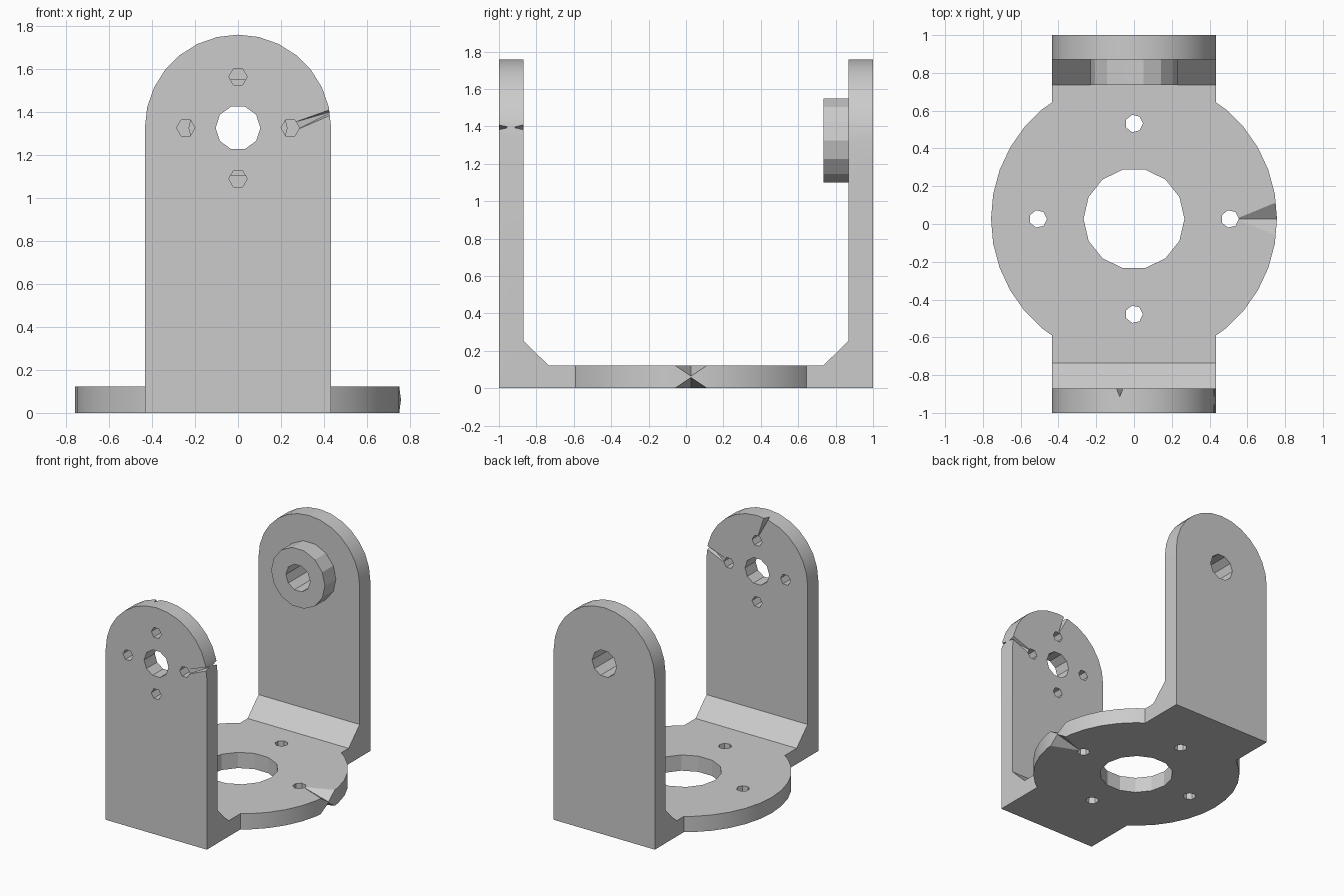
import bpy, bmesh, math
from mathutils import Vector

if "Cube" in bpy.data.objects:
    bpy.data.objects.remove(bpy.data.objects["Cube"], do_unlink=True)

HALF, ARM, FLOOR = 0.433, 0.13, 0.122    # half width, arm and floor thickness
AXIS_Z, MID_Y = 1.325, 0.027             # pivot height, centre of the round floor

grey = bpy.data.materials.new("plain grey")
grey.use_nodes = True
grey.diffuse_color = (0.6, 0.6, 0.6, 1)
grey.node_tree.nodes["Principled BSDF"].inputs["Base Color"].default_value = grey.diffuse_color


def make_object(name, bm):
    bmesh.ops.recalc_face_normals(bm, faces=bm.faces)
    mesh = bpy.data.meshes.new(name)
    bm.to_mesh(mesh)
    bm.free()
    mesh.materials.append(grey)
    obj = bpy.data.objects.new(name, mesh)
    bpy.context.collection.objects.link(obj)
    return obj


def prism(name, outline, along):
    """Closed outline of 3D points, extruded along a vector."""
    bm = bmesh.new()
    face = bm.faces.new([bm.verts.new(p) for p in outline])
    side = bmesh.ops.extrude_face_region(bm, geom=[face])["geom"]
    bmesh.ops.translate(bm, vec=along, verts=[v for v in side if isinstance(v, bmesh.types.BMVert)])
    return make_object(name, bm)


def circle(radius, sides, turn=0.0):
    angles = [turn + math.tau * i / sides for i in range(sides)]
    return [(radius * math.cos(a), radius * math.sin(a)) for a in angles]


def upright(name, x, y, z0, z1, radius, sides):
    return prism(name, [(x + u, y + v, z0) for u, v in circle(radius, sides)], (0, 0, z1 - z0))


def level(name, x, z, y0, y1, radius, sides):
    return prism(name, [(x + u, y0, z + v) for u, v in circle(radius, sides)], (0, y1 - y0, 0))


def wedge(name, points):
    bm = bmesh.new()
    bmesh.ops.convex_hull(bm, input=[bm.verts.new(p) for p in points])
    return make_object(name, bm)


def combine(body, tool, operation):
    mod = body.modifiers.new(operation, "BOOLEAN")
    mod.operation, mod.solver, mod.object = operation, "EXACT", tool
    bpy.context.view_layer.update()
    result = bpy.data.meshes.new_from_object(body.evaluated_get(bpy.context.evaluated_depsgraph_get()))
    body.modifiers.clear()
    body.data = result
    bpy.data.objects.remove(tool, do_unlink=True)


# U-shaped strip with chamfered inner corners
inner, top = 1 - ARM, AXIS_Z + HALF + 0.1
half_profile = [(1, 0), (1, top), (inner, top), (inner, 0.255), (inner - 0.135, FLOOR)]
profile = half_profile + [(-y, z) for y, z in reversed(half_profile)]
bracket = prism("bracket", [(-HALF, y, z) for y, z in profile], (2 * HALF, 0, 0))

# Rounded arm tops
arch = [(-HALF, -0.1), (HALF, -0.1)]
steps = 14
arch += [(HALF * math.cos(math.pi * i / steps), AXIS_Z + HALF * math.sin(math.pi * i / steps))
         for i in range(steps + 1)]
combine(bracket, prism("arch", [(x, -1.2, z) for x, z in arch], (0, 2.4, 0)), "INTERSECT")

# Round floor and rear pivot boss
combine(bracket, upright("round_floor", 0, MID_Y, 0, FLOOR, 0.757, 36), "UNION")
combine(bracket, level("boss", 0, AXIS_Z, inner - 0.135, inner + 0.05, 0.23, 14), "UNION")

# Pivot bore through both arms and the large floor opening
combine(bracket, level("pivot_bore", 0, AXIS_Z, -1.2, 1.2, 0.104, 10), "DIFFERENCE")
combine(bracket, upright("floor_opening", 0, MID_Y, -0.1, 0.3, 0.267, 14), "DIFFERENCE")

# Four screw holes in the front arm and four in the floor
for u, v in circle(1, 4):
    combine(bracket, level("arm_hole", 0.243 * u, AXIS_Z + 0.237 * v, -1.2, -0.7, 0.043, 6), "DIFFERENCE")
    combine(bracket, upright("floor_hole", 0.508 * u, MID_Y + 0.505 * v, -0.1, 0.3, 0.047, 7), "DIFFERENCE")

# Nicks running from a floor hole to the rim, above and below
for face_z, out in ((FLOOR, 0.01), (0, -0.01)):
    wedge("rim_nick", [(0.54, MID_Y, face_z), (0.77, MID_Y - 0.11, face_z + out),
                       (0.77, MID_Y + 0.11, face_z + out), (0.77, MID_Y, FLOOR / 2)])
    combine(bracket, bpy.data.objects["rim_nick"], "DIFFERENCE")

# Narrow nicks on the front arm
for face_y, sign in ((-1, -1), (-inner, 1)):
    combine(bracket, wedge("arm_nick", [(0.26, face_y, 1.35), (0.26, face_y, 1.31),
                                        (0.45, face_y + 0.01 * sign, 1.42), (0.45, face_y + 0.01 * sign, 1.39),
                                        (0.45, face_y - 0.05 * sign, 1.405)]), "DIFFERENCE")
combine(bracket, wedge("top_nick", [(0, -inner, 1.58), (-0.11, -inner + 0.01, 1.77),
                                    (-0.06, -inner + 0.01, 1.77), (-0.085, -inner - 0.05, 1.77)]), "DIFFERENCE")

# Soft shading on the curved rims only
bpy.context.view_layer.objects.active = bracket
bracket.select_set(True)
bpy.ops.object.shade_smooth_by_angle(angle=math.radians(14))
